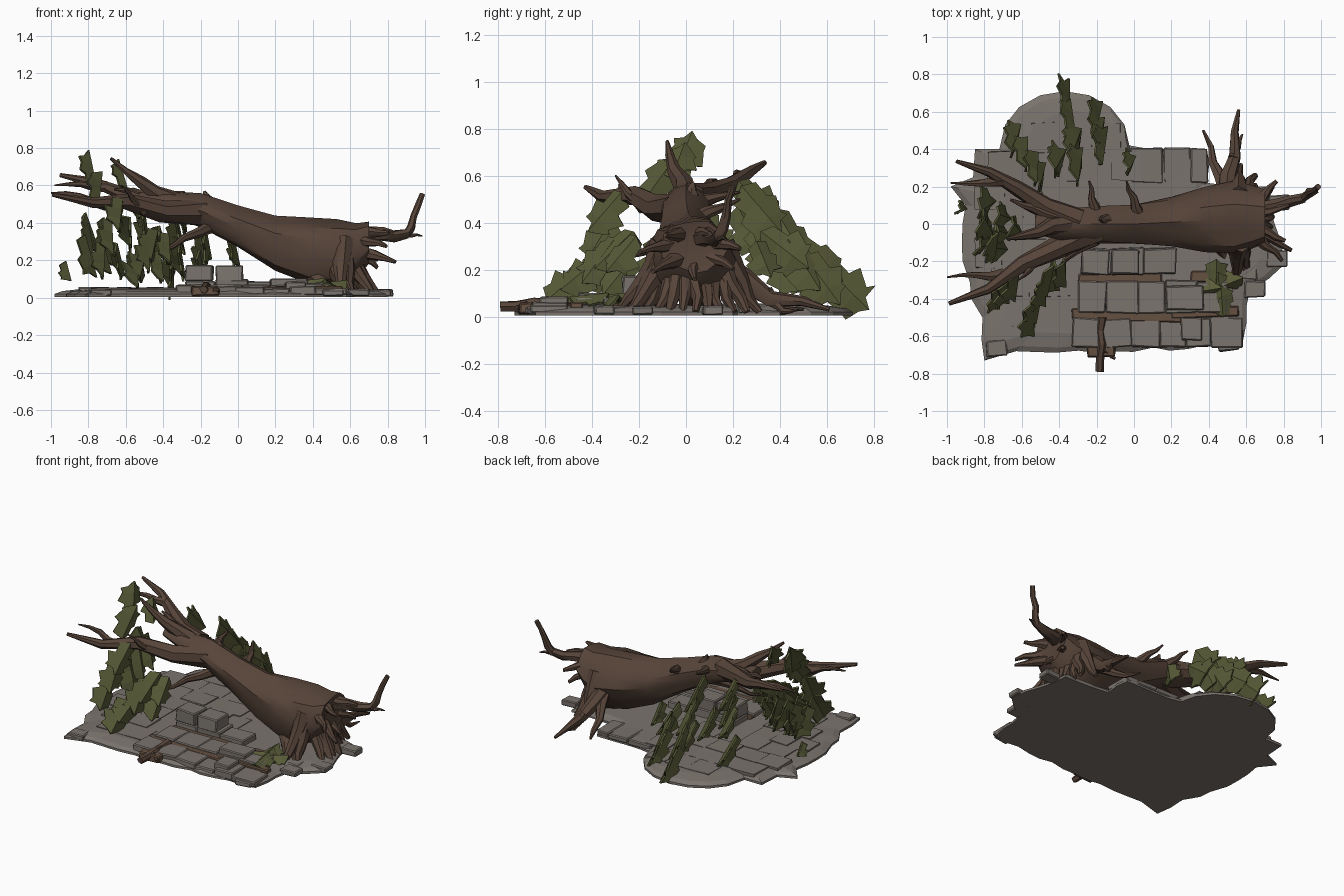
import bpy, bmesh, math, random
from mathutils import Vector, Matrix

if "Cube" in bpy.data.objects:
    bpy.data.objects.remove(bpy.data.objects["Cube"])
random.seed(4)
rnd = random.uniform

def mat(name, col):
    m = bpy.data.materials.new(name)
    m.diffuse_color = (*col, 1)
    m.use_nodes = True
    m.node_tree.nodes["Principled BSDF"].inputs["Base Color"].default_value = m.diffuse_color
    return m

BARK = mat("bark_brown", (0.094, 0.058, 0.041))
STONE = mat("stone_grey", (0.195, 0.172, 0.153))
DIRT = mat("dirt_brown", (0.13, 0.08, 0.053))
LEAF = mat("leaf_olive", (0.098, 0.104, 0.039))

def finish(bm, name, m, smooth=False):
    bmesh.ops.recalc_face_normals(bm, faces=bm.faces)
    me = bpy.data.meshes.new(name)
    bm.to_mesh(me)
    bm.free()
    me.materials.append(m)
    ob = bpy.data.objects.new(name, me)
    bpy.context.collection.objects.link(ob)
    if smooth:
        bpy.context.view_layer.objects.active = ob
        ob.select_set(True)
        bpy.ops.object.shade_smooth_by_angle(angle=math.radians(35))
        ob.select_set(False)
    return ob

def skin(bm, rings):
    """Join vertex rings into a capped tube."""
    vr = [[bm.verts.new(p) for p in r] for r in rings]
    n = len(vr[0])
    for a, b in zip(vr, vr[1:]):
        for i in range(n):
            bm.faces.new((a[i], a[(i + 1) % n], b[(i + 1) % n], b[i]))
    bm.faces.new(vr[0])
    bm.faces.new(vr[-1])

def limb(bm, r, start, end, bow=0.0, tip=0.15, sides=7, steps=4):
    """Gnarled limb tapering from start to end, bowed up or down."""
    a, b = Vector(start), Vector(end)
    d = (b - a).normalized()
    u = d.cross(Vector((.1, .2, 1))).normalized()
    v = d.cross(u)
    wob = (b - a).length * .035
    rings = []
    for i in range(steps + 1):
        t = i / steps
        p = a.lerp(b, t) + Vector((0, 0, bow * math.sin(t * math.pi)))
        if 0 < i < steps:
            p += u * rnd(-wob, wob) + v * rnd(-wob, wob)
        rr = r * (1 + (tip - 1) * t)
        rings.append([p + (u * math.cos(k * math.tau / sides) + v * math.sin(k * math.tau / sides)) * rr * rnd(.85, 1.15)
                      for k in range(sides)])
    skin(bm, rings)

# Ground slab: half-round back lobe, ragged straight sides
OUT = [(-.85, .40), (-.72, .40)]
OUT += [(-.37 + .345 * math.cos(t), .42 + .29 * math.sin(t)) for t in (math.pi * (1 - k / 8) for k in range(9))]
OUT += [(.39, .40), (.39, .22), (.72, .2), (.8, -.22), (.62, -.35), (.58, -.64), (-.2, -.69),
        (-.63, -.68), (-.8, -.73), (-.81, -.5), (-.87, -.4), (-.92, -.1), (-.9, .1), (-.98, .2), (-.86, .25)]
ragged = []
for p, q in zip(OUT, OUT[1:] + OUT[:1]):
    p, q = Vector(p), Vector(q)
    n = max(1, int((q - p).length / .09))
    ragged += [p] + [p.lerp(q, k / n) + Vector((rnd(-.015, .015), rnd(-.015, .015))) for k in range(1, n)]
bm = bmesh.new()
skin(bm, [[(p.x * s, p.y * s, z) for p in ragged] for s, z in ((1, .005), (1, .02), (.96, .035), (.85, .047))])
finish(bm, "ground_slab", STONE)

def inside(x, y):
    hit = False
    for (x1, y1), (x2, y2) in zip(OUT, OUT[1:] + OUT[:1]):
        if (y1 > y) != (y2 > y) and x < (x2 - x1) * (y - y1) / (y2 - y1) + x1:
            hit = not hit
    return hit

def block(bm, x, y, w, d, z0, z1, tilt=0.02, bevel=.006):
    """Rough chamfered block from its left front corner."""
    m = Matrix.Translation((x + w / 2, y + d / 2, (z0 + z1) / 2)) @ Matrix.Rotation(rnd(-tilt, tilt) * 2, 4, 'Z')
    m = m @ Matrix.Rotation(rnd(-tilt, tilt), 4, 'X') @ Matrix.Diagonal((w, d, z1 - z0, 1))
    vs = bmesh.ops.create_cube(bm, size=1, matrix=m)['verts']
    for v in vs:
        v.co += Vector((rnd(-.006, .006), rnd(-.006, .006), rnd(-.003, .003)))
    if bevel:
        bmesh.ops.bevel(bm, geom=list({e for v in vs for e in v.link_edges}), offset=bevel, segments=1, affect='EDGES')

def row(bm, x, xe, y, d, top, rough):
    while x < xe - .08:
        w = min(rnd(.13, .18), xe - x)
        block(bm, x, y, w + .002, d, .015, top + rnd(-rough, rough))
        x += w

# Flat, worn pavers on the left and back
bm = bmesh.new()
for r in range(9):
    y, x = -.70 + r * .155, -.92 + (r % 2) * .07
    while x < -.05:
        w = rnd(.13, .2)
        if all(inside(px, py) for px in (x, x + w) for py in (y, y + .15)) and not (y < -.15 and x + w > -.3):
            block(bm, x, y, w + .002, .156, .02, rnd(.049, .056), .004, 0)
        x += w
row(bm, -.02, .39, .22, .185, .05, .003)
finish(bm, "flat_pavers", STONE)

# Raised paving rows in front of the trunk, with loose stones
bm = bmesh.new()
row(bm, -.28, .24, -.27, .14, .095, .012)
row(bm, -.30, .50, -.475, .17, .07, .012)
row(bm, -.33, .58, -.66, .155, .06, .012)
for x in (-.28, -.12):
    block(bm, x, -.27, .148, .13, .09, .174)
block(bm, .17, -.46, .2, .13, .04, .10)
block(bm, .25, -.62, .11, .12, .03, .085)
for x, y in ((.59, -.39), (.55, -.3), (.71, -.23), (.72, .07), (-.79, -.71), (.45, -.68)):
    block(bm, x, y, .11, .085, .008, .045, .05)
finish(bm, "raised_paving", STONE)

# Dirt showing between the rows
bm = bmesh.new()
for x, y, w in ((-.3, -.32, .45), (-.33, -.52, .62), (.2, -.50, .36), (-.25, -.71, .15), (.3, -.31, .2)):
    block(bm, x, y, w, .06, .01, .06)
finish(bm, "dirt_patches", DIRT)

# Fallen trunk: oval sections (x, z, half width, half height)
TRUNK = [(-.53, .53, .05, .035), (-.4, .505, .08, .06), (-.2, .465, .10, .09), (0, .375, .105, .11),
         (.2, .285, .13, .145), (.38, .245, .175, .175), (.53, .23, .195, .185), (.63, .25, .17, .155),
         (.7, .30, .14, .11), (.69, .30, .09, .06)]
bm = bmesh.new()
rings = []
for x, z, a, b in TRUNK:
    ring = []
    for k in range(16):
        t = k * math.tau / 16
        f = 1 + .06 * math.sin(5 * t + x * 3) + rnd(-.03, .03)
        ring.append((x, max(0, x) * .05 + a * f * math.cos(t), z + b * f * math.sin(t)))
    rings.append(ring)
skin(bm, rings)
finish(bm, "trunk", BARK, True)

# Branches at the crown end: radius, start, end, bow
bm = bmesh.new()
for r, s, e, bow in (
        (.07, (-.3, .02, .50), (-.95, .335, .655), -.02), (.03, (-.7, .23, .59), (-.98, .22, .60), .01),
        (.075, (-.2, -.03, .46), (-.99, -.425, .55), -.02), (.03, (-.7, -.27, .49), (-1, -.285, .56), .01),
        (.055, (-.36, 0, .52), (-.68, -.08, .745), -.01), (.045, (-.42, .04, .52), (-.66, .13, .58), 0),
        (.03, (-.5, -.18, .46), (-.62, -.3, .60), 0), (.035, (-.2, .05, .48), (-.24, .23, .53), .01),
        (.035, (.03, .05, .42), (-.04, .23, .50), 0), (.045, (-.15, .02, .50), (-.18, .03, .57), 0),
        (.035, (-.15, -.03, .38), (-.42, -.25, .25), 0)):
    limb(bm, r, s, e, bow)
finish(bm, "branches", BARK, True)

# Roots: a flaring fan to the ground, spikes round the hub, then long side roots
bm = bmesh.new()
for i in range(12):
    y = -.29 + i * .055
    x = .73 - 2.2 * (y - .03) ** 2 + rnd(-.06, .06)
    limb(bm, .06, (.56, .02 + y * .4, .30), (x, y, .02), -.02, .25)
for i in range(7):
    t = math.tau * i / 7 + .3
    limb(bm, .042, (.62, .02 + .05 * math.cos(t), .29 + .05 * math.sin(t)),
         (.77 + rnd(-.03, .08), .02 + .22 * math.cos(t), .26 + .1 * math.sin(t)), .01, .25)
limb(bm, .05, (.62, .05, .33), (.91, .14, .345), 0, .5)
limb(bm, .025, (.90, .135, .335), (.985, .2, .555), -.01, .6)
limb(bm, .022, (.87, .13, .34), (.985, .17, .33))
for r, s, e in ((.06, (.5, .12, .22), (.56, .61, .03)), (.045, (.5, .16, .2), (.37, .5, .03)),
                (.03, (.53, .35, .1), (.58, .48, .03)), (.06, (.52, -.1, .2), (.6, -.27, .03)),
                (.06, (.4, -.06, .16), (.5, -.2, .03))):
    limb(bm, r, s, e, -.04)
finish(bm, "roots", BARK, True)

# Small broken log on the front edge
bm = bmesh.new()
limb(bm, .026, (-.17, -.5, .06), (-.185, -.79, .045), 0, .85, 6)
limb(bm, .018, (-.18, -.66, .05), (-.1, -.72, .04), 0, .5, 5)
finish(bm, "broken_log", BARK)

# Jagged folded leaf plates, half outline mirrored about the spine
SHAPE = [(-.4, .3), (-.12, .28), (-.05, .5), (.2, .36), (.3, .42), (.36, .16)]
def leaf(bm, c, length, width, deg, yaw):
    a = math.radians(deg)
    if yaw is None:     # lying flat
        u, n = Vector((math.cos(a), math.sin(a), .1)), Vector((0, -.2, 1))
    else:               # hanging, facing +x turned by yaw
        n = Vector((1, yaw + rnd(-.15, .15), rnd(.12, .4)))
        u = Vector((-n.y * math.cos(a) - n.z * math.sin(a), math.cos(a), math.sin(a)))
    u.normalize()
    v = n.cross(u).normalized()
    n = u.cross(v)
    spine = [bm.verts.new(c + u * s * length + n * .012) for s in (-.5, -.15, .15, .5)]
    for sgn in (1, -1):
        e = [bm.verts.new(c + u * s * length * rnd(.85, 1.15) + v * t * sgn * width * rnd(.85, 1.15) - n * t * .06)
             for s, t in SHAPE]
        bm.faces.new((spine[0], e[0], e[1], spine[1]))
        bm.faces.new((spine[1], e[1], e[2], e[3], spine[2]))
        bm.faces.new((spine[2], e[3], e[4], e[5], spine[3]))

def foliage(name, yaw, sprays):
    """Each spray: count, first centre, last centre, leaf length, tip angle in degrees."""
    bm = bmesh.new()
    for n, a, b, size, deg in sprays:
        for i in range(n):
            c = Vector(a).lerp(Vector(b), i / max(1, n - 1))
            leaf(bm, c, size, size * rnd(.74, .84), deg + rnd(-12, 12), yaw)
    s = finish(bm, name, LEAF).modifiers.new("thickness", 'SOLIDIFY')
    s.thickness, s.offset = .012, 0

foliage("crown_leaves", -.25, [
    (2, (-.79, -.01, .68), (-.75, -.11, .58), .23, 65), (1, (-.63, -.03, .66), (0, 0, 0), .17, 80),
    (3, (-.79, .1, .34), (-.80, -.1, .22), .24, 275), (3, (-.70, .04, .32), (-.72, -.13, .23), .22, 265),
    (1, (-.92, .08, .14), (0, 0, 0), .11, 270)])
foliage("back_leaves", .18, [
    (3, (-.53, .30, .49), (-.64, .46, .2), .23, 310), (4, (-.30, .32, .45), (-.36, .68, .12), .27, 310),
    (3, (-.17, .42, .28), (-.20, .58, .15), .26, 312), (3, (-.50, .27, .36), (-.31, .42, .19), .24, 305),
    (1, (-.02, .33, .24), (0, 0, 0), .17, 300)])
foliage("front_leaves", -.4, [
    (3, (-.64, -.34, .44), (-.73, -.39, .2), .22, 240), (4, (-.46, -.30, .28), (-.55, -.51, .13), .23, 222),
    (2, (-.38, -.27, .26), (-.42, -.29, .16), .2, 235)])
foliage("ground_ivy", None, [
    (3, (.44, -.27, .075), (.47, -.41, .075), .17, 100), (2, (.40, -.35, .08), (.52, -.31, .07), .14, 20)])
